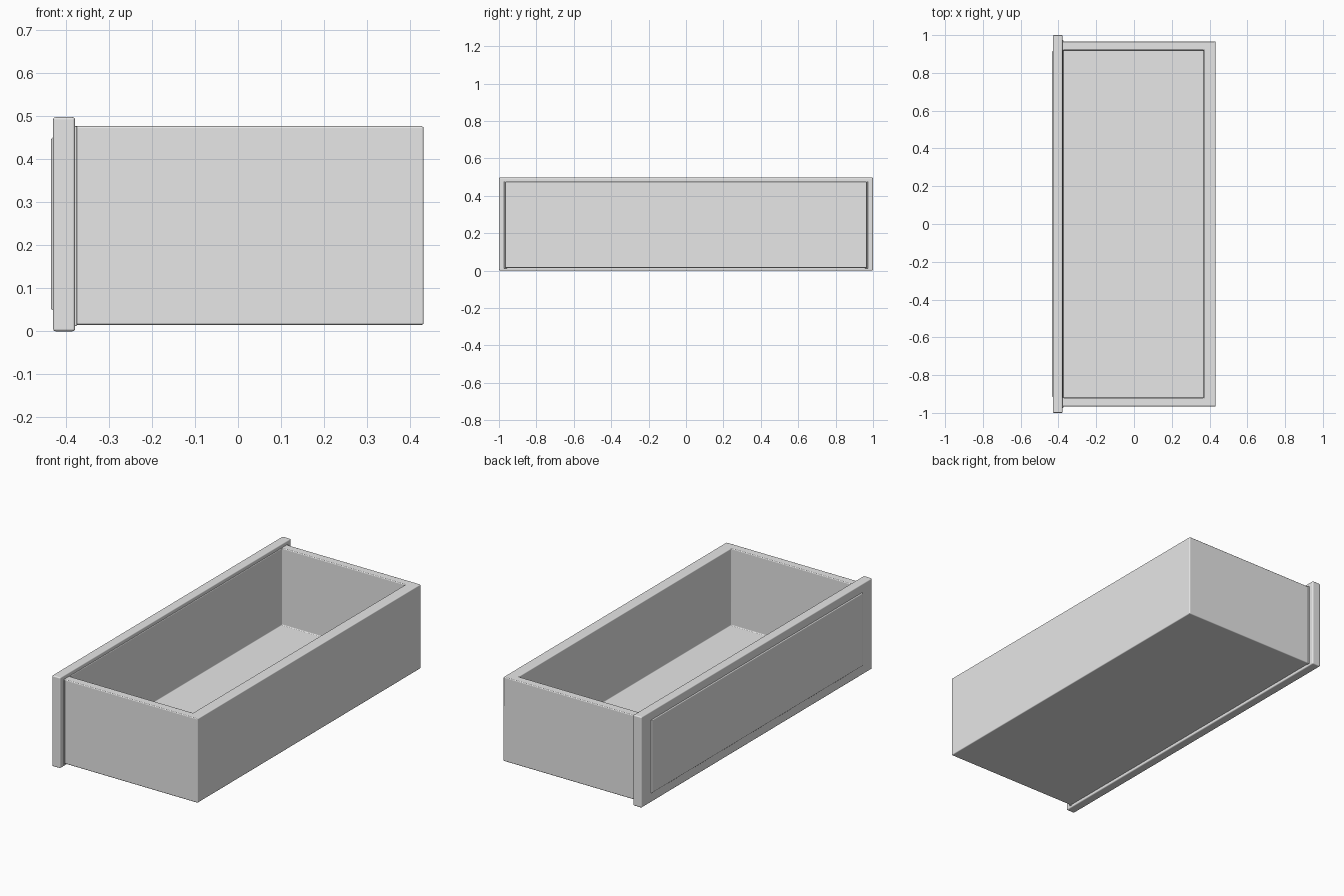
import bpy, bmesh
from mathutils import Vector

if "Cube" in bpy.data.objects:
    bpy.data.objects.remove(bpy.data.objects["Cube"])

grey = bpy.data.materials.new("plain grey")
grey.diffuse_color = (0.8, 0.8, 0.8, 1)
grey.use_nodes = True
grey.node_tree.nodes["Principled BSDF"].inputs["Base Color"].default_value = grey.diffuse_color


def box_mesh(lo, hi):
    """bmesh box between two corners"""
    bm = bmesh.new()
    bmesh.ops.create_cube(bm, size=1)
    lo, hi = Vector(lo), Vector(hi)
    for v in bm.verts:
        v.co = [lo[i] + (v.co[i] + 0.5) * (hi[i] - lo[i]) for i in range(3)]
    return bm


def face_towards(bm, direction):
    bm.normal_update()
    return max(bm.faces, key=lambda f: f.normal.dot(Vector(direction)))


def finish(bm, name, bevel):
    """turn the bmesh into an object with softly rounded edges"""
    bmesh.ops.recalc_face_normals(bm, faces=bm.faces)
    me = bpy.data.meshes.new(name)
    bm.to_mesh(me)
    bm.free()
    me.materials.append(grey)
    ob = bpy.data.objects.new(name, me)
    bpy.context.collection.objects.link(ob)
    mod = ob.modifiers.new("rounded edges", "BEVEL")
    mod.width, mod.segments, mod.limit_method = bevel, 3, "ANGLE"
    mod.harden_normals = True
    bpy.context.view_layer.objects.active = ob
    ob.select_set(True)
    bpy.ops.object.shade_smooth_by_angle()
    ob.select_set(False)
    return ob


# Open tray: a box whose top is cut into a rim and sunk to the floor
tray = box_mesh((-0.42, -0.967, 0.015), (0.432, 0.967, 0.477))
top = face_towards(tray, (0, 0, 1))
bmesh.ops.inset_individual(tray, faces=[top], thickness=0.04)
for v in top.verts:
    v.co.x = 0.37 if v.co.x > 0 else -0.376
    v.co.y = 0.92 if v.co.y > 0 else -0.92
sunk = bmesh.ops.extrude_discrete_faces(tray, faces=[top])["faces"][0]
for v in sunk.verts:
    v.co.z = 0.055
finish(tray, "drawer_tray", 0.005)

# Front panel, larger than the tray all round
finish(box_mesh((-0.43, -1, 0), (-0.379, 1, 0.498)), "drawer_front", 0.006)

# Shallow raised field with sloped edges on the outside of the panel
field = box_mesh((-0.425, -0.92, 0.045), (-0.4345, 0.92, 0.455))
outer = face_towards(field, (-1, 0, 0))
bmesh.ops.recalc_face_normals(field, faces=field.faces)
for v in field.verts:
    if v.co.x < -0.43:
        v.co.y *= 0.992
        v.co.z += 0.007 if v.co.z < 0.25 else -0.007
finish(field, "raised_field", 0.002)

# Small moulding where the tray meets the panel
for side in (-1, 1):
    y0, y1 = sorted((side * 0.955, side * 0.973))
    finish(box_mesh((-0.385, y0, 0.012), (-0.374, y1, 0.477)),
           "joint_bead_" + ("left" if side < 0 else "right"), 0.003)
